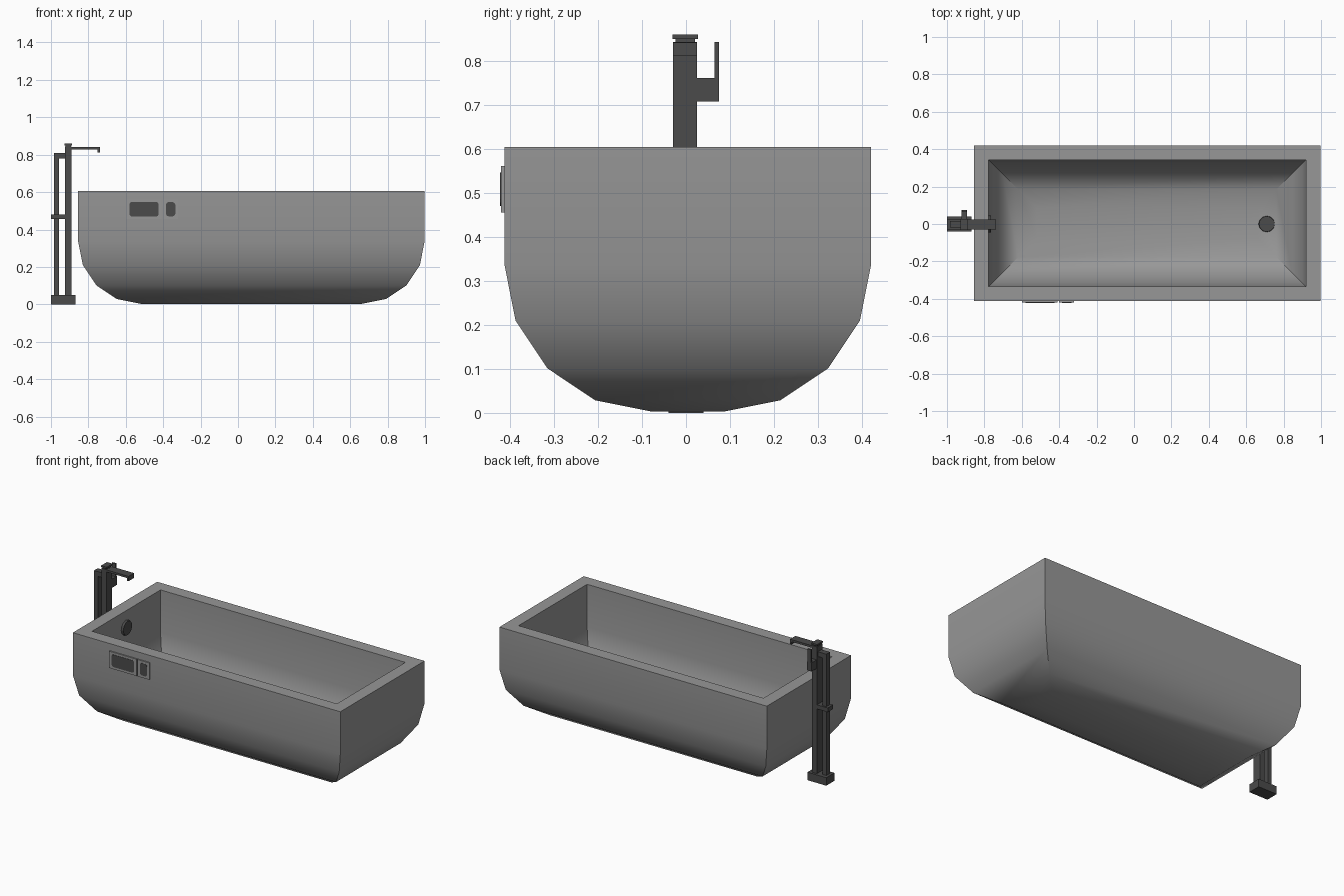
import bpy, bmesh, math
from mathutils import Matrix

if "Cube" in bpy.data.objects:
    bpy.data.objects.remove(bpy.data.objects["Cube"])


def material(name, v):
    m = bpy.data.materials.new(name)
    m.diffuse_color = (v, v, v, 1)
    m.use_nodes = True
    m.node_tree.nodes["Principled BSDF"].inputs["Base Color"].default_value = m.diffuse_color
    return m


STONE = material("stone grey", 0.31)
DARK = material("dark metal", 0.07)


def finish(name, bm, mat, smooth=None):
    bmesh.ops.recalc_face_normals(bm, faces=bm.faces[:])
    me = bpy.data.meshes.new(name)
    bm.to_mesh(me)
    bm.free()
    ob = bpy.data.objects.new(name, me)
    bpy.context.collection.objects.link(ob)
    me.materials.append(mat)
    if smooth:
        bpy.ops.object.select_all(action='DESELECT')
        ob.select_set(True)
        bpy.context.view_layer.objects.active = ob
        bpy.ops.object.shade_smooth_by_angle(angle=math.radians(smooth))
    return ob


def box(name, x, y, z, mat=DARK, round_y=0):
    """Box from (min, max) ranges; round_y rounds the edges along y."""
    bm = bmesh.new()
    bmesh.ops.create_cube(bm, size=1)
    for v in bm.verts:
        for i, (a, b) in enumerate((x, y, z)):
            v.co[i] = a if v.co[i] < 0 else b
    if round_y:
        edges = [e for e in bm.edges if abs(e.verts[0].co.y - e.verts[1].co.y) > 1e-5]
        bmesh.ops.bevel(bm, geom=edges, offset=round_y, segments=3,
                        profile=0.5, affect='EDGES')
    return finish(name, bm, mat)


def disc(name, centre, radius, depth, axis):
    bm = bmesh.new()
    rot = Matrix.Rotation(math.pi / 2, 4, 'Y') if axis == 'x' else Matrix()
    bmesh.ops.create_cone(bm, cap_ends=True, segments=12, radius1=radius,
                          radius2=radius * 0.93, depth=depth,
                          matrix=Matrix.Translation(centre) @ rot)
    return finish(name, bm, DARK)


# Tub: outer and inner shells from rectangular rings following a rounded foot
CX, CY, HX, HY = 0.0715, 0.004, 0.9265, 0.417
TOP, R, T, BOTTOM = 0.605, 0.335, 0.078, 0.003


def shell_profile(thick):
    r = R - thick
    pts = [(thick, TOP)]
    for i in range(5):
        a = i * math.pi / 8
        pts.append((R - r * math.cos(a), BOTTOM + R - r * math.sin(a)))
    return pts


profile = shell_profile(0)[::-1] + shell_profile(T)
bm = bmesh.new()
rings = []
for inset, z in profile:
    rings.append([bm.verts.new((CX + sx * (HX - inset), CY + sy * (HY - inset), z))
                  for sx, sy in ((-1, -1), (1, -1), (1, 1), (-1, 1))])
for a, b in zip(rings, rings[1:]):
    for i in range(4):
        j = (i + 1) % 4
        bm.faces.new((a[i], a[j], b[j], b[i]))
bm.faces.new(rings[0][::-1])
bm.faces.new(rings[-1])
finish("tub", bm, STONE, smooth=30)

# Drain and overflow
disc("drain", (0.71, 0.0, 0.09), 0.045, 0.03, 'z')
disc("overflow", (-0.771, 0.0, 0.5), 0.047, 0.014, 'x')

# Control panel on the front: two frames with dark screens
for label, x0, x1, s0, s1, r in (("large", -0.60, -0.408, -0.58, -0.425, 0.012),
                                 ("small", -0.402, -0.32, -0.385, -0.335, 0.016)):
    box(label + "_panel_frame", (x0, x1), (-0.421, -0.41), (0.456, 0.561), STONE)
    box(label + "_panel_screen", (s0, s1), (-0.4225, -0.415), (0.47, 0.547), DARK, r)

# Free-standing tap
box("tap_base", (-1.0, -0.87), (-0.04, 0.04), (0, 0.05))
box("tap_post", (-0.925, -0.89), (-0.029, 0.025), (0.05, 0.843))
box("post_neck", (-0.921, -0.894), (-0.024, 0.02), (0.843, 0.85))
box("post_cap", (-0.927, -0.888), (-0.031, 0.027), (0.85, 0.86))
box("spout", (-0.89, -0.738), (-0.029, 0.025), (0.829, 0.842))
box("spout_tip", (-0.75, -0.738), (-0.029, 0.025), (0.812, 0.829))
box("hand_shower", (-0.984, -0.956), (-0.02, 0.016), (0.05, 0.81))
box("shower_arm", (-0.956, -0.925), (-0.02, 0.016), (0.78, 0.81))
box("shower_bracket", (-1.0, -0.925), (-0.029, 0.025), (0.455, 0.481))
box("valve", (-0.923, -0.892), (0.025, 0.075), (0.708, 0.762))
box("lever", (-0.92, -0.895), (0.065, 0.075), (0.762, 0.843))
